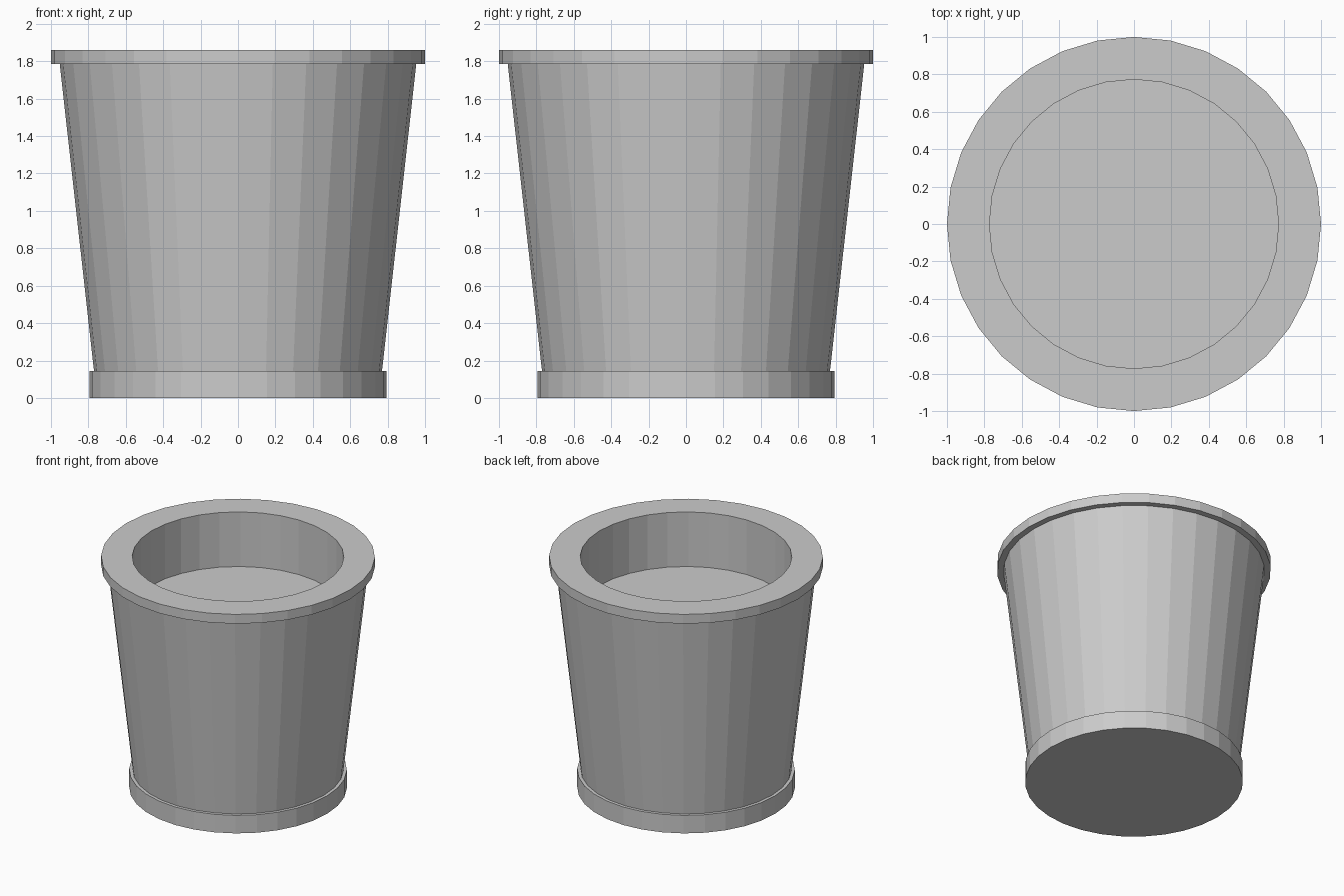
import bpy, bmesh
from math import cos, sin, tau

if "Cube" in bpy.data.objects:
    bpy.data.objects.remove(bpy.data.objects["Cube"])

SIDES = 32


def lathe(name, profile, cap_start=False, cap_end=False, split_sides=False):
    """Spin an (r, z) profile around z into flat facets."""
    bm = bmesh.new()
    rings = [[bm.verts.new((r * cos(tau * i / SIDES), r * sin(tau * i / SIDES), z))
              for i in range(SIDES)] for r, z in profile]
    for a, b in zip(rings, rings[1:]):
        for i in range(SIDES):
            j = (i + 1) % SIDES
            bm.faces.new((a[i], a[j], b[j], b[i]))
    if cap_start:
        bm.faces.new(rings[0][::-1])
    if cap_end:
        bm.faces.new(rings[-1])
    bm.normal_update()
    if split_sides:
        # Separate the upright panels from one another
        upright = [e for e in bm.edges
                   if abs(e.verts[0].co.z - e.verts[1].co.z) > 0.01]
        bmesh.ops.split_edges(bm, edges=upright)
    mesh = bpy.data.meshes.new(name)
    bm.to_mesh(mesh)
    bm.free()
    obj = bpy.data.objects.new(name, mesh)
    bpy.context.collection.objects.link(obj)
    return obj


# Foot: short panelled drum with a narrow ledge at the top
lathe("foot", [(0.795, 0), (0.795, 0.145), (0.77, 0.145)],
      cap_start=True, split_sides=True)

# Pot: tapered wall, overhanging rim, straight recess and its floor
lathe("pot", [(0.77, 0.145), (0.953, 1.785), (1.0, 1.785), (1.0, 1.86),
              (0.773, 1.86), (0.773, 1.42)], cap_end=True)
